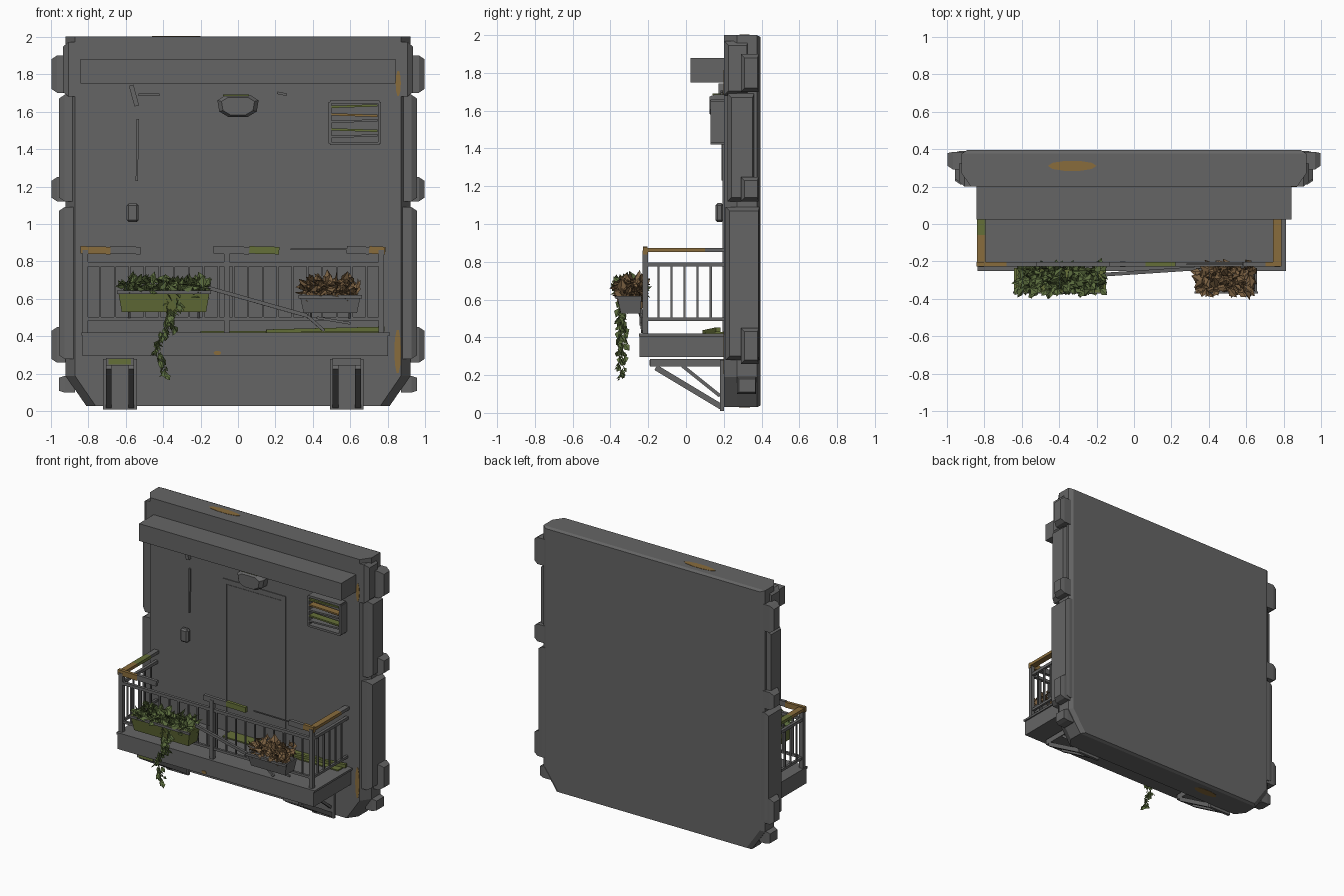
import bpy, bmesh, math, random
from mathutils import Vector, Matrix

random.seed(4)
cube = bpy.data.objects.get("Cube")
if cube:
    bpy.data.objects.remove(cube, do_unlink=True)


def material(name, colour):
    mat = bpy.data.materials.new(name)
    mat.use_nodes = True
    mat.diffuse_color = (*colour, 1)
    mat.node_tree.nodes["Principled BSDF"].inputs["Base Color"].default_value = (*colour, 1)
    return mat


grey = material("concrete grey", (.13, .13, .13))
moss = material("moss green", (.13, .16, .04))
leaf = material("leaf green", (.11, .16, .05))
dry = material("dry leaf brown", (.2, .12, .055))
rust = material("rust", (.25, .15, .045))


def finish(name, bm, mat):
    bmesh.ops.recalc_face_normals(bm, faces=bm.faces)
    mesh = bpy.data.meshes.new(name)
    bm.to_mesh(mesh)
    bm.free()
    mesh.materials.append(mat)
    obj = bpy.data.objects.new(name, mesh)
    bpy.context.collection.objects.link(obj)
    return obj


def loft(name, rings, mat):
    """Skin a closed solid through rings of equal point count."""
    bm = bmesh.new()
    loops = [[bm.verts.new(p) for p in ring] for ring in rings]
    count = len(loops[0])
    for a, b in zip(loops, loops[1:]):
        for i in range(count):
            j = (i + 1) % count
            bm.faces.new((a[i], a[j], b[j], b[i]))
    bm.faces.new(loops[0])
    bm.faces.new(loops[-1])
    return finish(name, bm, mat)


def box(name, xs, ys, zs, mat=grey, bevel=0):
    def rect(z):
        return [(xs[0], ys[0], z), (xs[1], ys[0], z), (xs[1], ys[1], z), (xs[0], ys[1], z)]
    obj = loft(name, [rect(zs[0]), rect(zs[1])], mat)
    if bevel:
        mod = obj.modifiers.new("bevel", "BEVEL")
        mod.width = bevel
    return obj


def bar(name, start, end, width=.02, depth=None, mat=grey):
    """Square bar between two points."""
    a, b = Vector(start), Vector(end)
    bm = bmesh.new()
    bmesh.ops.create_cube(bm, size=1)
    turn = (b - a).to_track_quat("Z", "Y").to_matrix().to_4x4()
    size = Matrix.Diagonal((width, depth or width, (b - a).length, 1))
    bm.transform(Matrix.Translation((a + b) / 2) @ turn @ size)
    return finish(name, bm, mat)


# Wall slab with bevelled sides and cut lower corners
def wall_ring(y, w, inset):
    low, high = .03 + inset, 2 - inset
    return [(-w + .11, y, low), (w - .11, y, low), (w, y, low + .16),
            (w, y, high), (-w, y, high), (-w, y, low + .16)]


loft("wall", [wall_ring(.2, .87, 0), wall_ring(.27, .92, 0),
              wall_ring(.375, .92, 0), wall_ring(.395, .89, .01)], grey)


# Side panels and clamps, tapered outward
def side_block(name, s, reach, ys, zs, taper):
    def rect(x, t):
        return [(s * x, ys[0] + t, zs[0] + t), (s * x, ys[1] - t / 3, zs[0] + t),
                (s * x, ys[1] - t / 3, zs[1] - t), (s * x, ys[0] + t, zs[1] - t)]
    loft(name, [rect(.87, 0), rect(reach - .03, 0), rect(reach, taper)], grey)


for side, s in (("left", 1), ("right", -1)):
    side_block(side + "_upper_panel", s, .955, (.22, .36), (1.12, 1.69), .02)
    side_block(side + "_lower_panel", s, .955, (.21, .39), (.28, 1.09), .02)
    for low, high in ((1.7, 1.9), (1.12, 1.25), (.26, .45)):
        side_block(side + "_clamp", s, .995, (.29, .385), (low, high), .02)
    side_block(side + "_foot", s, .955, (.27, .37), (.1, .19), .01)
    side_block(side + "_corner_cap", s, .935, (.2, .33), (1.68, 1.97), .025)

# Canopy above the door
box("canopy", (-.84, .84), (.025, .21), (1.75, 1.88))

# Door as a raised surround and a leaf
box("door_surround_top", (-.26, .26), (.194, .2), (1.525, 1.56))
for s in (-1, 1):
    box("door_surround_side", sorted((s * .23, s * .26)), (.194, .2), (.42, 1.525))
box("door_leaf", (-.226, .226), (.197, .2), (.42, 1.52))

# Lamp over the door
lamp_outline = [(-.11, 1.66), (-.1, 1.6), (-.05, 1.57), (.05, 1.57),
                (.1, 1.6), (.11, 1.66), (.07, 1.685), (-.07, 1.685)]
loft("lamp", [[(x * k, y, 1.63 + (z - 1.63) * k) for x, z in lamp_outline]
              for y, k in ((.2, 1), (.15, 1), (.125, .8))], grey)
box("lamp_moss", (-.08, .06), (.14, .2), (1.683, 1.69), moss)

# Louvred vent
vent_x, vent_z = (.49, .755), (1.43, 1.65)
for z in vent_z:
    box("vent_frame_bar", vent_x, (.13, .2), (z - .008, z + .008))
for x in vent_x:
    box("vent_frame_side", (x - .008, x + .008), (.13, .2), vent_z)
for i in range(5):
    z = 1.455 + i * .04
    bar("vent_slat", (.5, .155, z + .01), (.745, .155, z + .01 + .008 * (-1) ** i),
        .05, .012, (grey, moss, grey, rust, moss)[i])

# Cable and wall fittings
box("switch_box", (-.595, -.53), (.155, .2), (1.01, 1.11), bevel=.012)
bar("cable", (-.54, .193, 1.23), (-.535, .193, 1.56), .012)
bar("cable_hook", (-.57, .185, 1.74), (-.54, .185, 1.63), .025)
bar("cable_stub", (-.53, .19, 1.69), (-.42, .19, 1.69), .014)
bar("wall_hook", (.21, .19, 1.7), (.26, .19, 1.69), .014)

# Balcony floor
box("balcony_floor", (-.83, .8), (-.245, .2), (.295, .405))
box("floor_edge", (-.835, .81), (-.25, .2), (.405, .42))
box("floor_moss", (-.2, .76), (.1, .2), (.42, .428), moss)
bar("floor_debris", (.15, .1, .425), (.78, .17, .44), .025, mat=moss)

# Brackets: wall plate, arm and a pair of struts
for cx in (-.63, .58):
    box("bracket_plate", (cx - .09, cx + .09), (.18, .2), (.01, .28))
    box("bracket_arm", (cx - .075, cx + .075), (-.19, .2), (.245, .285))
    for s in (-1, 1):
        bar("bracket_strut", (cx + s * .06, -.16, .24), (cx + s * .06, .19, .03), .03)
        bar("bracket_brace", (cx + s * .06, -.02, .25), (cx + s * .06, .18, .09), .018)
    box("bracket_moss", (cx - .06, cx + .06), (-.194, -.18), (.25, .28), moss if cx < 0 else grey)

# Railing: posts, rails, balusters
left, right, front, back = -.815, .765, -.215, .2
for x in (left, -.06, right):
    box("rail_post", (x - .015, x + .015), (front - .015, front + .015), (.42, .86))
for z, thick in ((.785, .022), (.495, .018)):
    bar("front_rail", (left, front, z), (right, front, z), thick)
    for x in (left, right):
        bar("side_rail", (x, front, z), (x, back, z), thick)
for i in range(1, 20):
    x = left + (right - left) * i / 20
    bar("front_baluster", (x, front, .495), (x, front, .785), .011)
for x in (left, right):
    for i in range(1, 6):
        y = front + (back - front) * i / 6
        bar("side_baluster", (x, y, .495), (x, y, .785), .011)

# Broken handrail caps, partly rusted
for a, b, mat in ((-.84, -.68, rust), (-.68, -.52, grey), (-.13, .06, grey),
                  (.06, .22, moss), (.58, .7, grey), (.7, .785, rust)):
    bar("handrail_cap", (a, front, .862), (b, front, .858), .024, .04, mat)
bar("handrail_wire", (.28, front, .866), (.6, front, .864), .008)
for x in (left, right):
    bar("side_cap", (x, front, .862), (x, -.06, .862), .045, .022, rust)
    bar("side_cap", (x, -.06, .862), (x, .1, .862), .045, .022, moss if x < 0 else rust)
    bar("side_cap", (x, .1, .862), (x, back, .862), .04, .022)

# Fallen rail pieces
bar("fallen_rail", (-.16, -.27, .66), (.37, -.235, .51), .02)
bar("fallen_rod", (.37, -.235, .51), (.46, -.23, .43), .016)
bar("fallen_rod", (.42, -.24, .5), (.6, -.24, .47), .014)


# Flower boxes, open and flared toward the rim
def planter(name, a, b, low, high, mat):
    def rect(z, t):
        return [(a + t, -.365 + t, z), (b - t, -.365 + t, z),
                (b - t, -.235 - t / 3, z), (a + t, -.235 - t / 3, z)]
    loft(name, [rect(low, .02), rect(high, 0), rect(high, .012), rect(high - .02, .014)], mat)
    box(name + "_rim", (a - .006, b + .006), (-.372, -.36), (high - .018, high))
    for x in (a + .06, b - .06):
        bar(name + "_hook", (x, -.24, low), (x, front, .495), .012)


planter("left_planter_box", .33, .655, .525, .62, grey)
planter("right_planter_box", -.64, -.15, .53, .645, moss)


# Foliage made of small folded leaves
def foliage(name, count, place, size, mat):
    bm = bmesh.new()
    for i in range(count):
        pos, aim = place(i / count)
        out = aim.normalized()
        across = out.cross(Vector((random.uniform(-1, 1), random.uniform(-1, 1), 1))).normalized()
        length = size * random.uniform(.7, 1.3)
        fold = out.cross(across) * length * .15
        base, tip = bm.verts.new(pos), bm.verts.new(pos + out * length)
        mid = pos + out * length * .5
        for s in (-1, 1):
            edge = bm.verts.new(mid + across * s * length * .35 + fold)
            bm.faces.new((base, edge, tip))
    finish(name, bm, mat)


def bed(a, b, low, high):
    def place(t):
        pos = Vector((random.uniform(a, b), random.uniform(-.35, -.23), random.uniform(low, high)))
        aim = Vector((random.uniform(-1, 1), random.uniform(-1, .7), random.uniform(-.5, .9)))
        return pos, aim
    return place


def trail(x, length):
    def place(t):
        pos = Vector((x + .03 * math.sin(t * 7) + random.uniform(-.015, .015),
                      -.34 + random.uniform(-.015, .015), .64 - t * length))
        return pos, Vector((random.uniform(-1, 1), random.uniform(-1, 1), -1.2))
    return place


foliage("green_plant", 330, bed(-.61, -.18, .625, .69), .06, leaf)
foliage("dry_plant", 260, bed(.36, .63, .6, .7), .06, dry)
foliage("long_trailing_vine", 75, trail(-.4, .44), .045, leaf)
foliage("short_trailing_vine", 30, trail(-.34, .2), .045, leaf)


# Rust stains as thin plates
def stain(name, centre, u, v):
    centre, u, v = Vector(centre), Vector(u), Vector(v)
    normal = u.cross(v).normalized() * .002
    steps = [math.tau * i / 10 for i in range(10)]
    loft(name, [[centre + u * math.cos(a) + v * math.sin(a) + normal * k for a in steps]
                for k in (-1, 1)], rust)


stain("top_stain", (-.33, .31, 2), (.13, 0, 0), (0, .028, 0))
stain("floor_stain", (-.11, -.245, .312), (.02, 0, 0), (0, 0, .012))
stain("corner_stain", (.852, .2, .32), (.018, 0, 0), (0, 0, .12))
stain("upper_corner_stain", (.855, .2, 1.75), (.014, 0, 0), (0, 0, .07))
stain("underside_stain", (-.4, .31, .03), (.1, 0, 0), (0, .03, 0))
